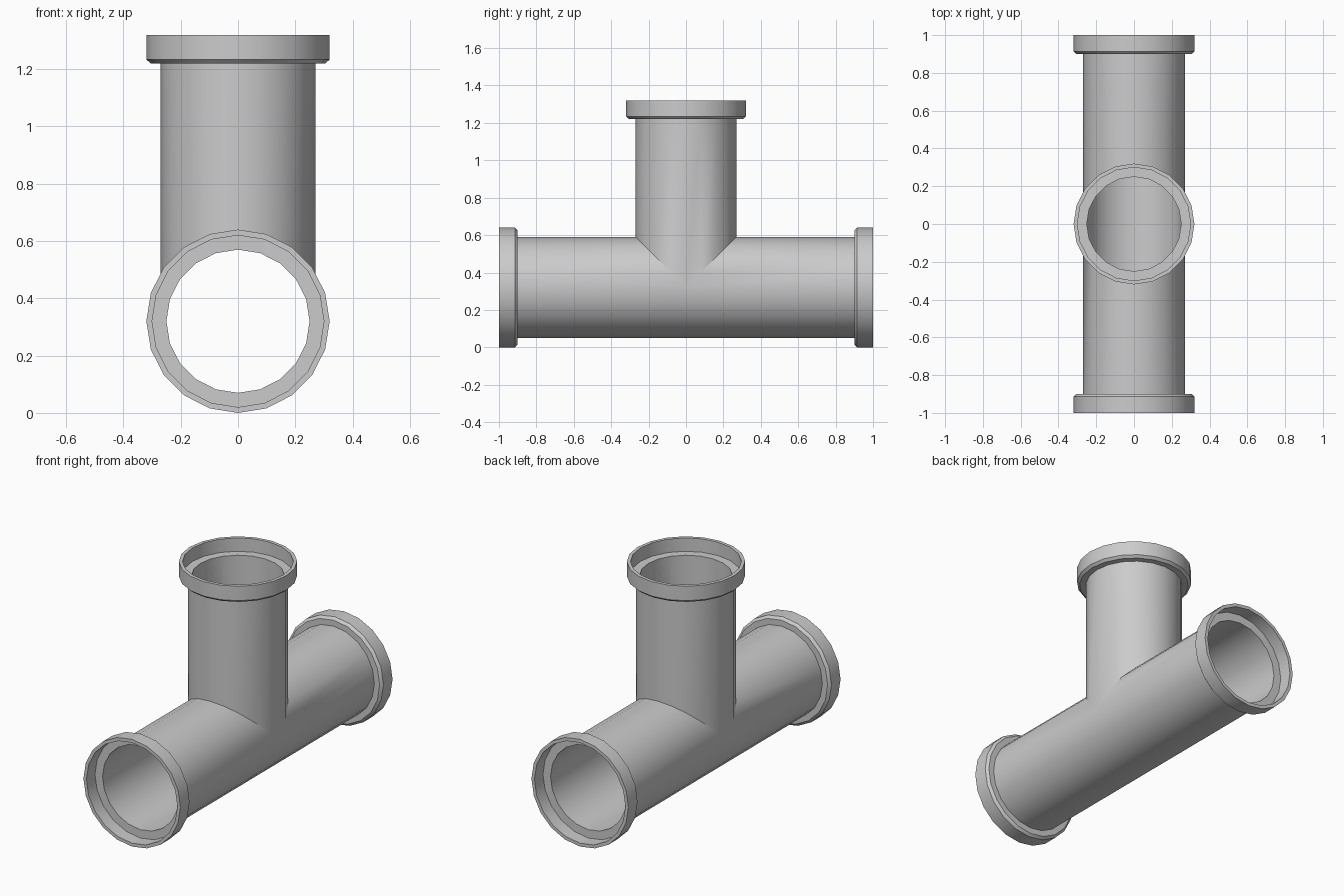
import bpy, bmesh
from math import sin, cos, pi, radians

if "Cube" in bpy.data.objects:
    bpy.data.objects.remove(bpy.data.objects["Cube"])

SIDES = 20
AXIS_Z = 0.32
# Wall section as (radius, distance from centre); None = mitred joint
PROFILE = [(0.27, None), (0.27, 0.90), (0.305, 0.90), (0.32, 0.914), (0.32, 1.0),
           (0.30, 1.0), (0.30, 0.92), (0.25, 0.92), (0.25, None)]

bm = bmesh.new()


def add_arm(place, joint):
    """Sweep the wall section round one arm; joint gives the mitre distance."""
    rings = []
    for r, d in PROFILE:
        ring = []
        for i in range(SIDES):
            a = 2 * pi * i / SIDES
            u, v = r * cos(a), r * sin(a)
            ring.append(bm.verts.new(place(u, v, joint(v) if d is None else d)))
        rings.append(ring)
    for p, q in zip(rings, rings[1:]):
        for i in range(SIDES):
            j = (i + 1) % SIDES
            bm.faces.new((p[i], p[j], q[j], q[i]))


# Two run arms along y, cut away above the axis where the branch joins
for s in (-1, 1):
    add_arm(lambda u, v, d: (u, s * d, AXIS_Z + v), lambda v: max(0.0, v))
# Upright branch
add_arm(lambda u, v, d: (u, v, AXIS_Z + d), abs)

# Weld the mitred joints into one shell
bmesh.ops.remove_doubles(bm, verts=bm.verts, dist=1e-4)
bmesh.ops.recalc_face_normals(bm, faces=bm.faces)

mesh = bpy.data.meshes.new("pipe_tee")
bm.to_mesh(mesh)
bm.free()
obj = bpy.data.objects.new("pipe_tee", mesh)
bpy.context.collection.objects.link(obj)
bpy.context.view_layer.objects.active = obj
obj.select_set(True)
bpy.ops.object.shade_smooth_by_angle(angle=radians(30))
